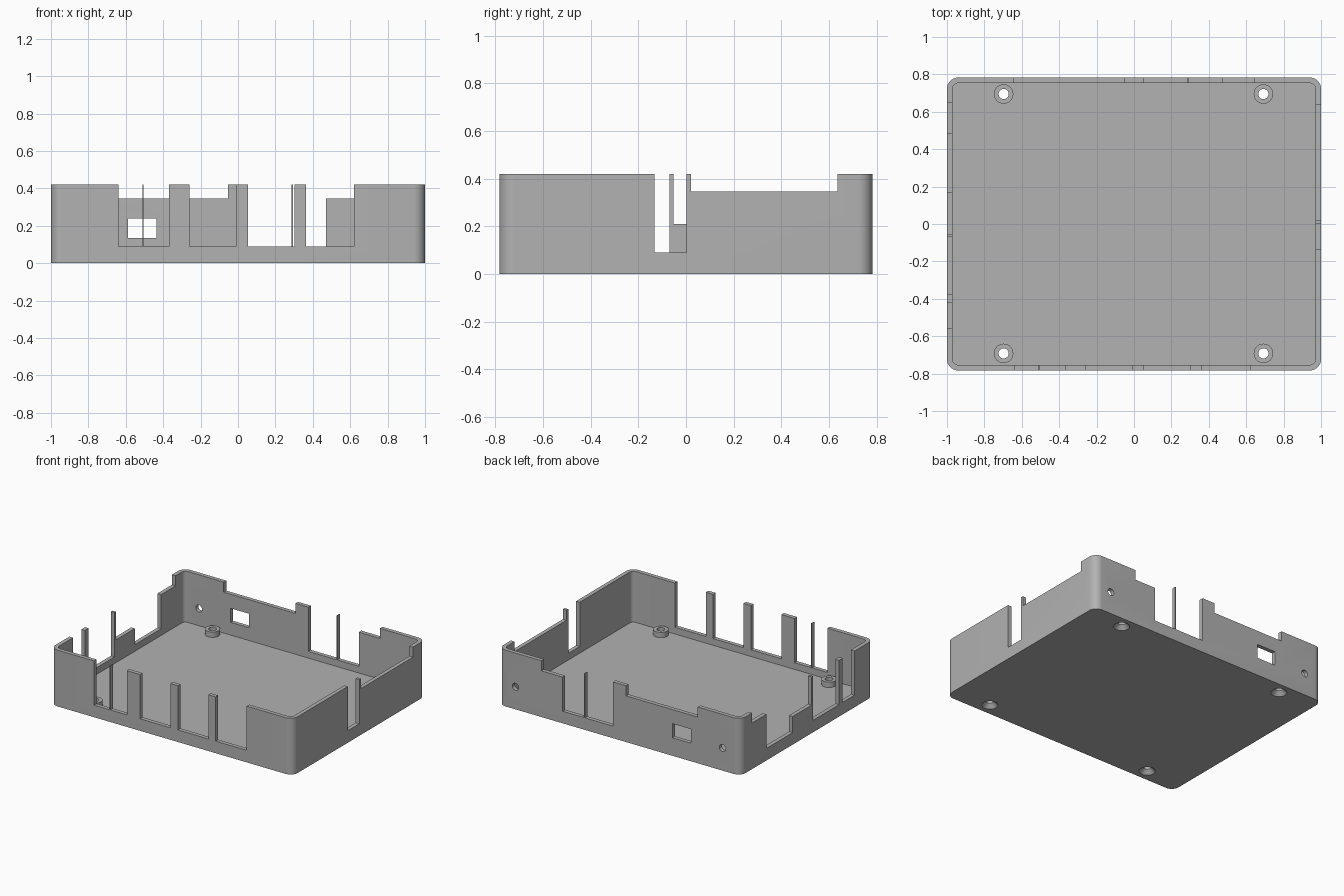
import bpy, bmesh, math

if "Cube" in bpy.data.objects:
    bpy.data.objects.remove(bpy.data.objects["Cube"])

HX, HY, H = 1.0, 0.783, 0.42     # half length, half width, height
WALL, FLOOR = 0.03, 0.04

grey = bpy.data.materials.new("mid_grey")
grey.diffuse_color = (0.445, 0.445, 0.445, 1)
grey.use_nodes = True
grey.node_tree.nodes["Principled BSDF"].inputs["Base Color"].default_value = grey.diffuse_color


def make_object(name, bm):
    bmesh.ops.recalc_face_normals(bm, faces=bm.faces)
    mesh = bpy.data.meshes.new(name)
    bm.to_mesh(mesh)
    bm.free()
    mesh.materials.append(grey)
    obj = bpy.data.objects.new(name, mesh)
    bpy.context.collection.objects.link(obj)
    return obj


def rounded_outline(hx, hy, r, n=10):
    pts = []
    for q, (sx, sy) in enumerate([(1, 1), (-1, 1), (-1, -1), (1, -1)]):
        for i in range(n + 1):
            a = (q + i / n) * math.pi / 2
            pts.append((sx * (hx - r) + r * math.cos(a), sy * (hy - r) + r * math.sin(a)))
    return pts


def lofted(name, rings, capped=True):
    """Skin equal-length rings; cap both ends, or join the last ring to the first."""
    bm = bmesh.new()
    loops = [[bm.verts.new(p) for p in ring] for ring in rings]
    n = len(loops[0])
    pairs = list(zip(loops, loops[1:]))
    if capped:
        bm.faces.new(loops[0])
        bm.faces.new(loops[-1])
    else:
        pairs.append((loops[-1], loops[0]))
    for a, b in pairs:
        for i in range(n):
            j = (i + 1) % n
            bm.faces.new((a[i], a[j], b[j], b[i]))
    return make_object(name, bm)


def circle(x, y, r, z, n=32):
    return [(x + r * math.cos(2 * math.pi * i / n), y + r * math.sin(2 * math.pi * i / n), z)
            for i in range(n)]


def box(x0, x1, y0, y1, z0, z1):
    return lofted("cutter", [[(x0, y0, z), (x1, y0, z), (x1, y1, z), (x0, y1, z)]
                             for z in (z0, z1)])


def cut(target, cutter):
    mod = target.modifiers.new("cut", 'BOOLEAN')
    mod.operation, mod.solver, mod.object = 'DIFFERENCE', 'EXACT', cutter
    dg = bpy.context.evaluated_depsgraph_get()
    mesh = bpy.data.meshes.new_from_object(target.evaluated_get(dg))
    target.modifiers.clear()
    target.data = mesh
    bpy.data.objects.remove(cutter)


# Open tray: outer rounded block, rim, inner cavity
outer = rounded_outline(HX, HY, 0.06)
inner = rounded_outline(HX - WALL, HY - WALL, 0.03)
tray = lofted("case_tray", [[(x, y, z) for x, y in ring] for ring, z in
                            [(outer, 0), (outer, H), (inner, H), (inner, FLOOR)]])

# Port notches per wall: (start, end, bottom height)
LOW, MID = 0.09, 0.345
notches = {
    "front": [(-0.64, -0.511, LOW), (-0.505, -0.37, LOW), (-0.26, -0.01, LOW),
              (0.053, 0.303, LOW), (0.363, 0.62, LOW)],
    "back": [(-0.645, -0.053, MID), (0.053, 0.645, MID),
             (0.053, 0.47, LOW)],
    "left": [(-0.56, -0.42, LOW), (-0.375, -0.07, LOW), (-0.053, 0.65, MID),
             (-0.053, 0.48, 0.21), (0.17, 0.48, LOW)],
    "right": [(-0.133, 0.002, LOW), (0.022, 0.635, MID)],
}
D = 0.05
for side, cuts in notches.items():
    for a, b, z in cuts:
        if side in ("front", "back"):
            y = -HY if side == "front" else HY
            cutter = box(a, b, y - D, y + D, z, 0.6)
        else:
            x = -HX if side == "left" else HX
            cutter = box(x - D, x + D, a, b, z, 0.6)
        cut(tray, cutter)

# Back wall: rectangular window and two round screw holes
cut(tray, box(-0.588, -0.435, HY - D, HY + D, 0.135, 0.24))
for x in (-0.85, 0.86):
    cut(tray, lofted("cutter", [[(px, y, pz) for px, pz, _ in circle(x, 0.168, 0.026, 0)]
                                for y in (HY - D, HY + D)]))

# Countersunk floor holes with standoff rings above them
standoffs = []
for x in (-0.697, 0.692):
    for y in (-0.692, 0.695):
        cut(tray, lofted("cutter", [circle(x, y, r, z) for r, z in
                                    [(0.064, -0.01), (0.027, 0.03), (0.027, 0.1)]]))
        standoffs.append(lofted("standoff", [circle(x, y, r, z) for r, z in
                                             [(0.027, 0.036), (0.027, 0.08),
                                              (0.052, 0.08), (0.052, 0.036)]], False))

# Thin break-away rib in the wide back opening
back_rib = box(0.287, 0.293, HY - WALL, HY, LOW - 0.01, H)
back_rib.name = "back_rib"

# Smooth the rounded corners and holes, keep hard edges
bpy.ops.object.select_all(action='DESELECT')
for obj in [tray] + standoffs:
    obj.select_set(True)
bpy.context.view_layer.objects.active = tray
bpy.ops.object.shade_smooth_by_angle(angle=math.radians(30))
